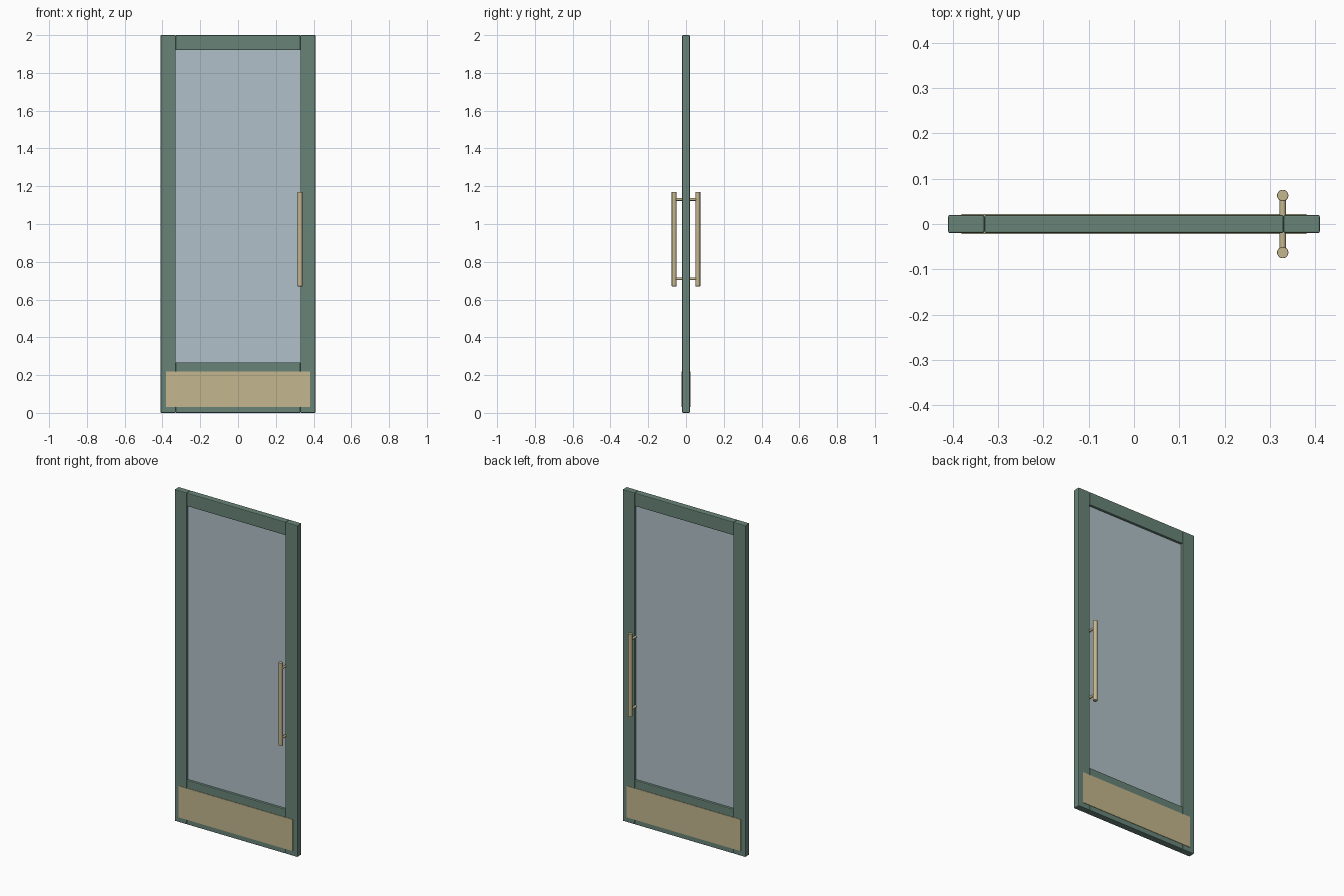
import bpy
import math
from mathutils import Vector

cube = bpy.data.objects.get("Cube")
if cube:
    bpy.data.objects.remove(cube, do_unlink=True)


def make_material(name, rgb):
    mat = bpy.data.materials.new(name)
    mat.use_nodes = True
    mat.diffuse_color = (*rgb, 1)
    mat.node_tree.nodes["Principled BSDF"].inputs["Base Color"].default_value = (*rgb, 1)
    return mat


GREEN = make_material("green painted frame", (0.138, 0.231, 0.188))
GLASS = make_material("pale blue glass", (0.434, 0.527, 0.578))
BRASS = make_material("satin brass", (0.552, 0.468, 0.270))


def finish(obj, name, mat, bevel):
    obj.name = name
    obj.data.materials.append(mat)
    if bevel:
        mod = obj.modifiers.new("soft edges", "BEVEL")
        mod.width = bevel
        mod.segments = 2
        mod.limit_method = "ANGLE"
    return obj


def box(name, low, high, mat, bevel=0.0):
    low, high = Vector(low), Vector(high)
    bpy.ops.mesh.primitive_cube_add(size=1, location=(low + high) / 2)
    obj = bpy.context.object
    obj.scale = high - low
    bpy.ops.object.transform_apply(location=False, rotation=False, scale=True)
    return finish(obj, name, mat, bevel)


def rod(name, start, end, radius, mat, bevel=0.0):
    start, end = Vector(start), Vector(end)
    axis = end - start
    bpy.ops.mesh.primitive_cylinder_add(
        vertices=24, radius=radius, depth=axis.length, location=(start + end) / 2,
        rotation=axis.to_track_quat("Z", "Y").to_euler())
    bpy.ops.object.shade_smooth_by_angle(angle=math.radians(35))
    return finish(bpy.context.object, name, mat, bevel)


W, T, H = 0.41, 0.02, 2.0      # half width, half thickness, height
IN = 0.33                      # inner edge of the stiles
EDGE = 0.004

# Frame: two stiles and two rails
for side, s in (("left", 1), ("right", -1)):
    a, b = sorted((s * IN, s * W))
    box(side + "_stile", (a, -T, 0), (b, T, H), GREEN, EDGE)
box("top_rail", (-IN, -T, 1.92), (IN, T, H), GREEN, EDGE)
box("bottom_rail", (-IN, -T, 0), (IN, T, 0.267), GREEN, EDGE)

# Glass pane, let into the frame
box("glass_pane", (-IN - 0.005, -0.006, 0.26), (IN + 0.005, 0.006, 1.925), GLASS)

# Kick plate and pull handle on both faces
HX, HY = 0.328, 0.063
for face, s in (("front", -1), ("back", 1)):
    a, b = sorted((s * (T - 0.001), s * (T + 0.0025)))
    box(face + "_kick_plate", (-0.38, a, 0.03), (0.38, b, 0.22), BRASS)
    rod(face + "_handle_bar", (HX, s * HY, 0.67), (HX, s * HY, 1.17), 0.0125, BRASS, 0.001)
    for place, z in (("lower", 0.71), ("upper", 1.13)):
        rod(f"{face}_{place}_handle_post", (HX, s * 0.012, z), (HX, s * HY, z), 0.007, BRASS)
